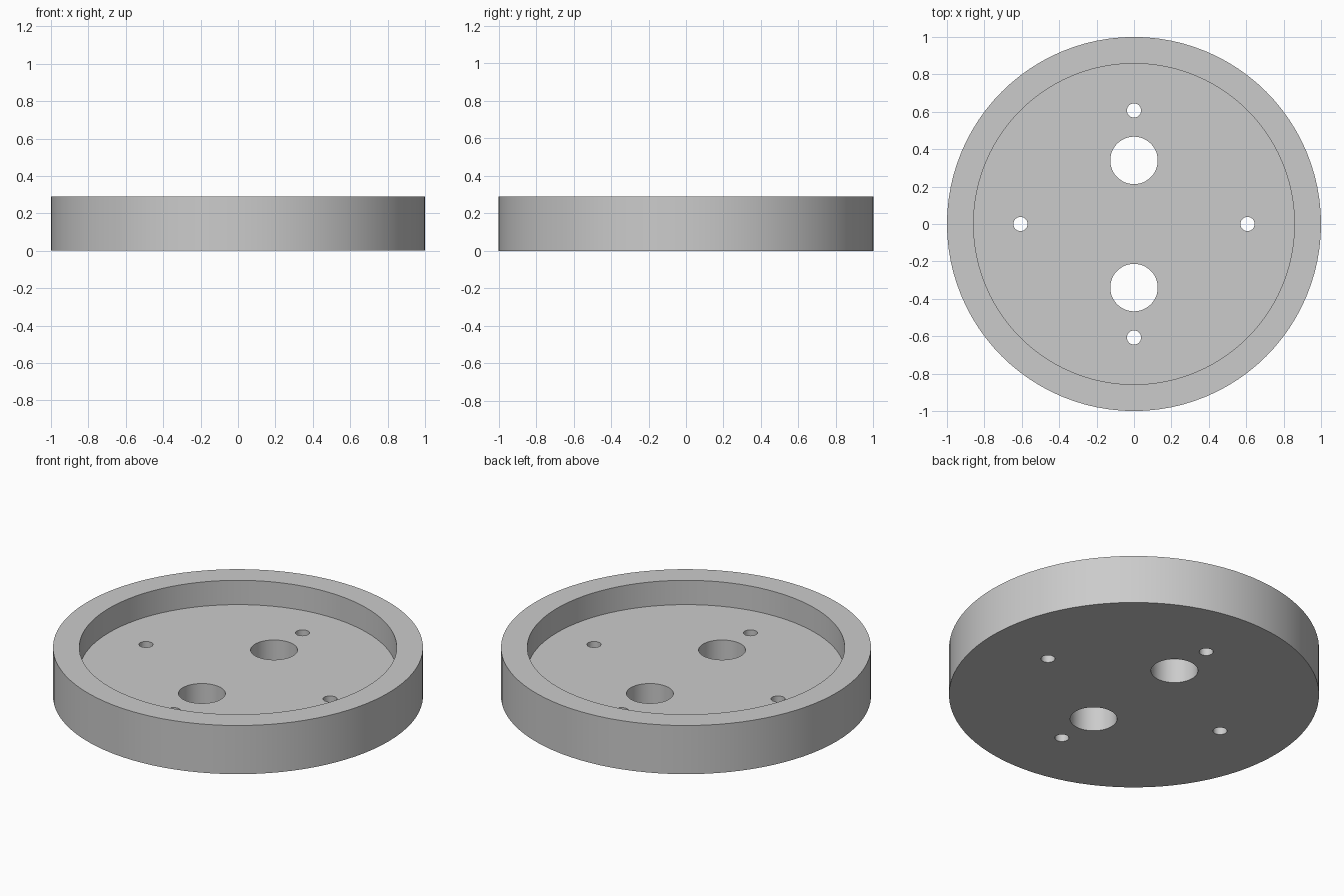
import bpy
from math import radians

HEIGHT = 0.29
FLOOR = 0.145
OUTER_RADIUS = 1.0
RECESS_RADIUS = 0.858

if "Cube" in bpy.data.objects:
    bpy.data.objects.remove(bpy.data.objects["Cube"], do_unlink=True)

# Plain grey material
grey = bpy.data.materials.new("light grey")
grey.use_nodes = True
colour = (0.6, 0.6, 0.6, 1)
grey.diffuse_color = colour
grey.node_tree.nodes["Principled BSDF"].inputs["Base Color"].default_value = colour


def cylinder(name, radius, bottom, top, x=0, y=0, sides=96):
    bpy.ops.mesh.primitive_cylinder_add(
        vertices=sides, radius=radius, depth=top - bottom,
        location=(x, y, (bottom + top) / 2))
    obj = bpy.context.object
    obj.name = name
    obj.data.materials.append(grey)
    return obj


def cut(target, cutter):
    cutter.hide_render = True
    bpy.context.view_layer.objects.active = target
    mod = target.modifiers.new(cutter.name, 'BOOLEAN')
    mod.operation = 'DIFFERENCE'
    mod.solver = 'EXACT'
    mod.object = cutter
    bpy.ops.object.modifier_apply(modifier=mod.name)
    bpy.data.objects.remove(cutter, do_unlink=True)


# Round body with a shallow recess in the top
cap = cylinder("round_cap", OUTER_RADIUS, 0, HEIGHT)
cut(cap, cylinder("recess_cutter", RECESS_RADIUS, FLOOR, HEIGHT + 0.2))

# Two large through holes along y
for y in (-0.34, 0.34):
    cut(cap, cylinder("large_hole_cutter", 0.127, -0.2, HEIGHT + 0.2, y=y, sides=48))

# Four small screw holes on the axes
for x, y in ((1, 0), (-1, 0), (0, 1), (0, -1)):
    cut(cap, cylinder("screw_hole_cutter", 0.038, -0.2, HEIGHT + 0.2,
                      x * 0.607, y * 0.607, sides=32))

# Smooth walls with crisp rims
bpy.ops.object.select_all(action='DESELECT')
cap.select_set(True)
bpy.context.view_layer.objects.active = cap
bpy.ops.object.transform_apply(location=True, rotation=True, scale=True)
bpy.ops.object.shade_smooth_by_angle(angle=radians(30))
